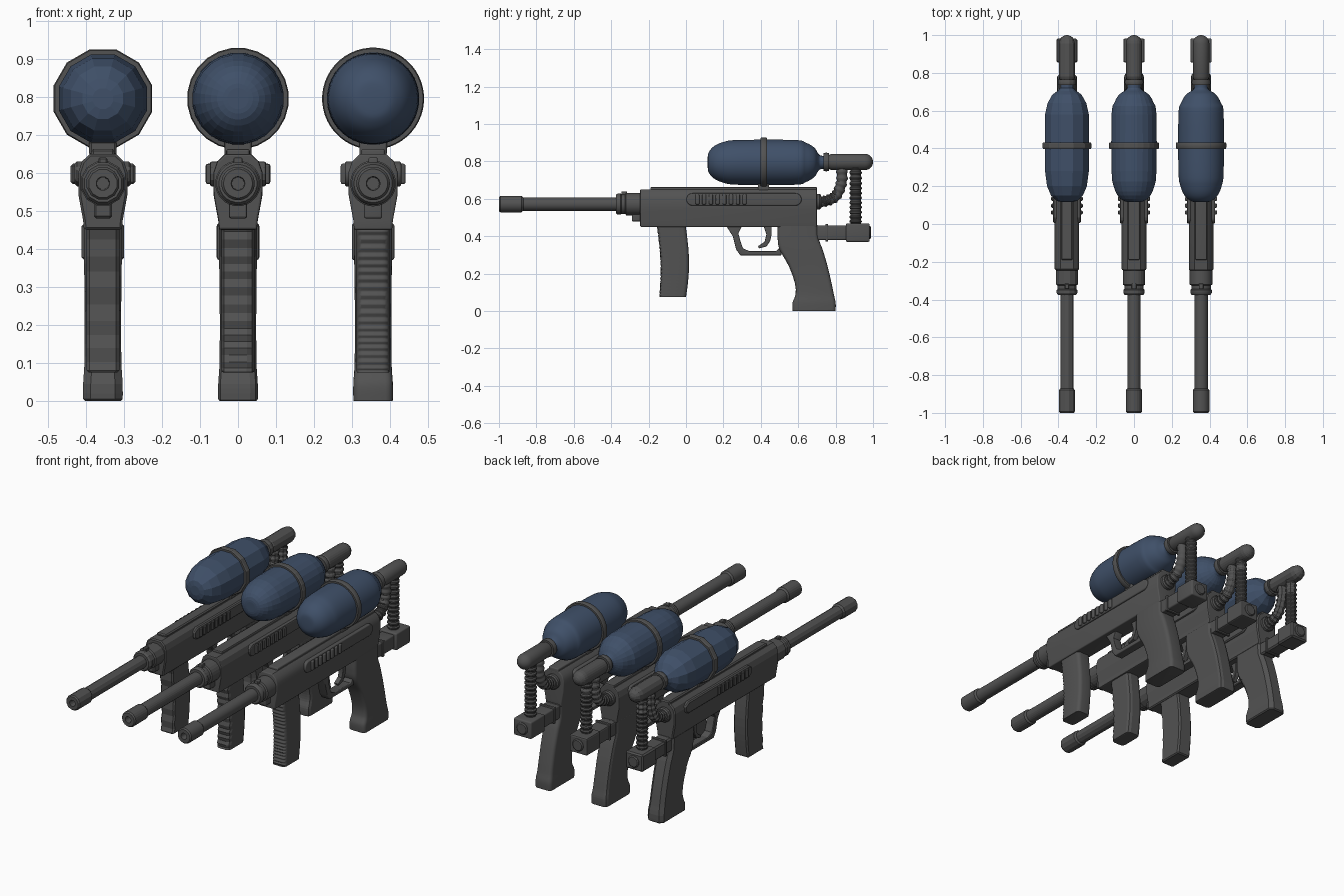
import bpy, bmesh, math
from mathutils import Vector

if "Cube" in bpy.data.objects:
    bpy.data.objects.remove(bpy.data.objects["Cube"])


def material(name, col):
    m = bpy.data.materials.new(name)
    m.diffuse_color = (*col, 1)
    m.use_nodes = True
    m.node_tree.nodes["Principled BSDF"].inputs["Base Color"].default_value = m.diffuse_color
    return m


GREY = material("dark_grey", (0.085, 0.085, 0.085))
BLUE = material("tank_blue", (0.05, 0.08, 0.14))
X, TAG, SIDES, SEG, SMOOTH = 0, "", 12, 1, False   # settings of the current copy


def finish(name, bm, mat=GREY, bevel=0):
    bmesh.ops.recalc_face_normals(bm, faces=bm.faces)
    if bevel:
        es = [e for e in bm.edges if len(e.link_faces) == 2 and e.calc_face_angle() > 0.85]
        bmesh.ops.bevel(bm, geom=es, offset=bevel, segments=SEG, profile=0.5,
                        affect='EDGES', clamp_overlap=True)
    me = bpy.data.meshes.new(TAG + name)
    bm.to_mesh(me)
    bm.free()
    me.materials.append(mat)
    if SMOOTH:
        me.shade_smooth()
        me.set_sharp_from_angle(angle=math.radians(35))
    ob = bpy.data.objects.new(TAG + name, me)
    ob.location.x = X
    bpy.context.collection.objects.link(ob)
    return ob


def loft(name, rings, mat=GREY, bevel=0):
    """Skin a row of equal-length rings and cap both ends."""
    bm = bmesh.new()
    vs = [[bm.verts.new(p) for p in r] for r in rings]
    n = len(vs[0])
    for a, b in zip(vs, vs[1:]):
        for i in range(n):
            bm.faces.new((a[i], a[(i + 1) % n], b[(i + 1) % n], b[i]))
    bm.faces.new(vs[0])
    bm.faces.new(vs[-1][::-1])
    return finish(name, bm, mat, bevel)


def lathe(name, prof, z, mat=GREY, sides=None):
    """Turned part around the y axis: (y, radius) pairs."""
    n = sides or SIDES
    ang = [math.tau * (i + 0.5) / n for i in range(n)]
    return loft(name, [[(r * math.cos(a), y, z + r * math.sin(a)) for a in ang]
                       for y, r in prof], mat)


def plate(name, outline, half, bevel=0):
    """Side outline (y, z) extruded symmetrically in x."""
    return loft(name, [[(x, y, z) for y, z in outline] for x in (-half, half)], GREY, bevel)


def box(name, y0, y1, z0, z1, half, bevel=0.008):
    return plate(name, [(y0, z0), (y1, z0), (y1, z1), (y0, z1)], half, bevel)


def spline(pts, k):
    """Catmull-Rom subdivision of any tuple list."""
    out = []
    for i in range(len(pts) - 1):
        p = [Vector(pts[max(0, min(len(pts) - 1, i + j))]) for j in (-1, 0, 1, 2)]
        for s in range(k):
            t = s / k
            out.append(0.5 * (2 * p[1] + (p[2] - p[0]) * t
                              + (2 * p[0] - 5 * p[1] + 4 * p[2] - p[3]) * t * t
                              + (3 * p[1] - p[0] - 3 * p[2] + p[3]) * t ** 3))
    return out + [Vector(pts[-1])]


def handle(name, levels, round_r, ribs=0.0):
    """Hand grip from rounded-rectangle levels (z, front, back, half width)."""
    rings = []
    for j, (z, y0, y1, h) in enumerate(spline(levels, 2 * SEG)):
        y0 += ribs * (j % 2)
        ring = []
        for q, (cx, cy) in enumerate(((h - round_r, y1 - round_r), (round_r - h, y1 - round_r),
                                      (round_r - h, y0 + round_r), (h - round_r, y0 + round_r))):
            for s in range(SEG + 1):
                a = (q + s / SEG) * math.pi / 2
                ring.append((cx + round_r * math.cos(a), cy + round_r * math.sin(a), z))
        rings.append(ring)
    return loft(name, rings, GREY, 0.006)


def hose(name, path, r, ribs):
    """Ribbed hose swept along a path in the yz plane."""
    pts = spline([(0, y, z) for y, z in path], 16)
    n, rings = max(8, SIDES // 2), []
    for j in range(ribs * 4 + 1):
        f = j / (ribs * 4) * (len(pts) - 1)
        i = min(int(f), len(pts) - 2)
        c = pts[i].lerp(pts[i + 1], f - i)
        t = (pts[i + 1] - pts[i]).normalized()
        nrm = Vector((0, -t.z, t.y))
        rr = r if j % 4 < 2 else r * 0.84
        rings.append([c + rr * (math.cos(a) * Vector((1, 0, 0)) + math.sin(a) * nrm)
                      for a in (math.tau * k / n for k in range(n))])
    return loft(name, rings)


def build():
    # barrel with open muzzle
    lathe("barrel", [(-0.93, 0.016), (-1, 0.018), (-1, 0.038), (-0.992, 0.044), (-0.88, 0.044),
                     (-0.87, 0.036), (-0.30, 0.036)], 0.572)
    lathe("barrel_collar", [(-0.375, 0.036), (-0.375, 0.05), (-0.365, 0.057), (-0.35, 0.057),
                            (-0.345, 0.052), (-0.325, 0.052), (-0.32, 0.06), (-0.23, 0.06)], 0.572)
    box("front_sight", -0.345, -0.315, 0.61, 0.64, 0.012, 0.004)
    plate("front_lug", [(-0.29, 0.48), (-0.23, 0.48), (-0.23, 0.54), (-0.29, 0.54)], 0.024, 0.006)

    # receiver: half cross-section mirrored, run along y
    half = [(0.05, 0.45), (0.052, 0.475), (0.064, 0.54), (0.065, 0.60), (0.055, 0.63), (0.034, 0.65)]
    sec = half + [(-x, z) for x, z in reversed(half)]
    loft("receiver", [[(x, y, z) for x, z in sec] for y in (-0.245, 0.70)], GREY, 0.006)
    box("top_rail", -0.19, 0.70, 0.63, 0.663, 0.031, 0.006)
    # raised side panel with cooling ribs
    k, rr, ends = 3 * SEG, 0.033, []
    for cy, a0 in ((0.585, -90), (0.035, 90)):
        for s in range(k + 1):
            a = math.radians(a0 + 180 * s / k)
            ends.append((cy + rr * math.cos(a), 0.597 + rr * math.sin(a)))
    plate("side_panel", ends, 0.074, 0.006)
    for i in range(8):
        y = 0.05 + i * 0.036
        box(f"cooling_rib_{i + 1}", y, y + 0.022, 0.57, 0.624, 0.085, 0.006)

    # grips
    handle("front_grip", [(0.46, -0.158, -0.002, 0.043), (0.38, -0.148, 0.008, 0.043),
                          (0.30, -0.14, 0.015, 0.043), (0.21, -0.137, 0.015, 0.043),
                          (0.14, -0.14, 0.009, 0.043), (0.075, -0.145, 0.0, 0.043)],
           0.008 if SEG == 1 else 0.02, 0.006)
    handle("rear_grip", [(0.46, 0.49, 0.705, 0.05), (0.39, 0.49, 0.708, 0.05),
                         (0.33, 0.50, 0.73, 0.049), (0.24, 0.55, 0.757, 0.048),
                         (0.15, 0.582, 0.778, 0.048), (0.09, 0.586, 0.79, 0.049),
                         (0.045, 0.57, 0.80, 0.052), (0, 0.57, 0.80, 0.052)], 0.02)

    # trigger and its guard
    plate("trigger_guard", [(0.215, 0.455), (0.25, 0.40), (0.268, 0.33), (0.29, 0.298), (0.51, 0.298),
                            (0.51, 0.345), (0.48, 0.32), (0.34, 0.32), (0.305, 0.335),
                            (0.292, 0.37), (0.28, 0.415), (0.30, 0.455)], 0.026, 0.004)
    plate("trigger", [(0.415, 0.455), (0.43, 0.41), (0.42, 0.37), (0.385, 0.347), (0.39, 0.335),
                      (0.43, 0.345), (0.45, 0.375), (0.458, 0.41), (0.458, 0.455)], 0.014, 0.003)

    # pressure tank with band, saddle and neck
    dome = [(0.116, 0.028), (0.122, 0.055), (0.15, 0.087), (0.20, 0.109), (0.28, 0.12),
            (0.58, 0.12), (0.64, 0.106), (0.685, 0.08), (0.705, 0.05), (0.72, 0.036), (0.76, 0.036)]
    if SEG > 1:
        dome = [tuple(p) for p in spline(dome, SEG)]
    lathe("tank", dome, 0.795, BLUE)
    lathe("tank_band", [(0.398, 0.115), (0.398, 0.131), (0.405, 0.134), (0.425, 0.134),
                        (0.432, 0.131), (0.432, 0.115)], 0.795)
    box("tank_saddle", 0.385, 0.445, 0.645, 0.685, 0.036, 0.006)
    lathe("neck_ring", [(0.735, 0.03), (0.735, 0.048), (0.75, 0.05), (0.765, 0.048), (0.765, 0.03)], 0.797)
    cap = [(0.955 + 0.045 * math.sin(a), max(0.006, 0.044 * math.cos(a)))
           for a in (math.pi / 2 * s / (2 + SEG) for s in range(3 + SEG))]
    lathe("top_pipe", [(0.75, 0.03), (0.77, 0.04), (0.78, 0.044)] + cap, 0.797)

    # hoses and rear pump block
    hose("curved_hose", [(0.832, 0.775), (0.832, 0.69), (0.80, 0.615), (0.74, 0.587), (0.69, 0.585)], 0.031, 11)
    lathe("hose_fitting", [(0.69, 0.042), (0.715, 0.042), (0.722, 0.036), (0.722, 0.02)], 0.585)
    hose("straight_hose", [(0.907, 0.46), (0.907, 0.56), (0.907, 0.67), (0.907, 0.78)], 0.033, 13)
    box("pump_arm", 0.69, 0.86, 0.38, 0.458, 0.042)
    box("pump_arm_band", 0.745, 0.76, 0.372, 0.466, 0.047, 0.004)
    box("pump_block", 0.855, 0.982, 0.37, 0.468, 0.056)
    lathe("pump_plug", [(0.97, 0.034), (0.985, 0.034), (0.99, 0.028)], 0.42)


# three copies, from coarse to fine
for X, TAG, SIDES, SEG, SMOOTH in ((-0.355, "coarse_", 12, 1, False),
                                   (0.0, "medium_", 24, 2, False),
                                   (0.355, "fine_", 48, 4, True)):
    build()
